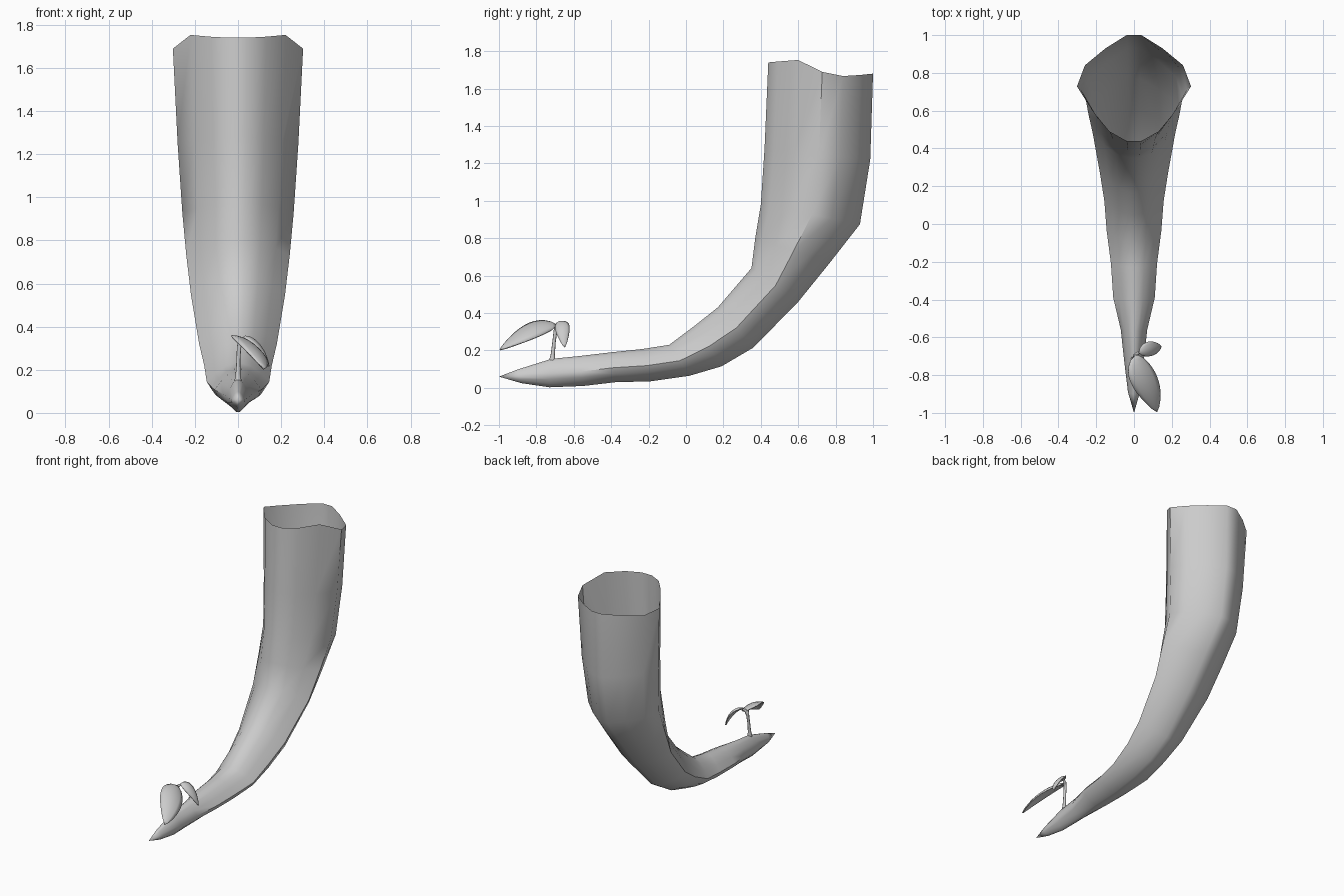
import bpy, math
from mathutils import Vector

if "Cube" in bpy.data.objects:
    bpy.data.objects.remove(bpy.data.objects["Cube"])


def make(name, verts, faces):
    me = bpy.data.meshes.new(name)
    me.from_pydata([tuple(v) for v in verts], [], faces)
    me.update()
    ob = bpy.data.objects.new(name, me)
    bpy.context.collection.objects.link(ob)
    bpy.ops.object.select_all(action='DESELECT')
    ob.select_set(True)
    bpy.context.view_layer.objects.active = ob
    bpy.ops.object.mode_set(mode='EDIT')
    bpy.ops.mesh.select_all(action='SELECT')
    bpy.ops.mesh.normals_make_consistent(inside=False)
    bpy.ops.object.mode_set(mode='OBJECT')
    bpy.ops.object.shade_smooth_by_angle(angle=math.radians(50))
    return ob


# Hollow curved branch: each ring is upper (y, z), lower (y, z), half width
rings = [
    (-.90, .098, -.88, .025, .032),
    (-.72, .155, -.73, .003, .052),
    (-.57, .170, -.55, .010, .070),
    (-.40, .190, -.38, .030, .110),
    (-.23, .208, -.19, .035, .122),
    (-.09, .230, .02, .065, .145),
    (.05, .335, .19, .115, .157),
    (.17, .430, .36, .215, .180),
    (.35, .640, .60, .460, .218),
    (.37, .800, .77, .670, .240),
    (.40, .980, .93, .875, .258),
    (.42, 1.28, .985, 1.22, .280),
    (.44, 1.74, 1.0, 1.68, .302),
]
# Half cross-section: sideways, upper-to-lower, rim height offset
half = [(.13, -1, 0), (.43, -.82, .01), (.73, -.43, .03), (1, .03, -.02),
        (.86, .43, -.03), (.5, .75, -.015), (.13, 1, 0)]
section = half + [(-u, v, o) for u, v, o in reversed(half)]
n = len(section)
verts, faces = [Vector((0, -1, .06))], []
for i, (uy, uz, ly, lz, w) in enumerate(rings):
    up, low = Vector((0, uy, uz)), Vector((0, ly, lz))
    for u, v, o in section:
        p = up.lerp(low, (v + 1) / 2)
        p.x = u * w
        if i == len(rings) - 1:
            p.z += o
        verts.append(p)
for j in range(n):
    k = (j + 1) % n
    faces.append((0, 1 + j, 1 + k))
    for i in range(len(rings) - 1):
        a, b = 1 + i * n, 1 + (i + 1) * n
        faces.append((a + j, b + j, b + k, a + k))
make("branch", verts, faces)


def bezier(p, t):
    s = 1 - t
    return p[0]*s**3 + p[1]*3*s*s*t + p[2]*3*s*t*t + p[3]*t**3


# Leaves: a domed blade swept along a curved midrib
def leaf(name, path, side, dome, rows=12, cols=6):
    path, side = [Vector(p) for p in path], Vector(side)
    vs = [path[0]]
    for r in range(1, rows):
        t = r / rows
        w = math.sin(math.pi * t ** .8) ** .8
        tangent = bezier(path, t + .01) - bezier(path, t - .01)
        up = side.cross(tangent).normalized()
        if up.z < 0:
            up = -up
        for c in range(cols + 1):
            s = 2 * c / cols - 1
            vs.append(bezier(path, t) + side * s * w + up * dome * w * (.5 - s * s))
    vs.append(path[3])
    fs, m, last = [], cols + 1, len(vs) - 1
    for c in range(cols):
        fs.append((0, 1 + c, 2 + c))
        e = 1 + (rows - 2) * m + c
        fs.append((e, last, e + 1))
        for r in range(rows - 2):
            a = 1 + r * m + c
            fs.append((a, a + m, a + m + 1, a + 1))
    ob = make(name, vs, fs)
    mod = ob.modifiers.new("thickness", 'SOLIDIFY')
    mod.thickness, mod.offset = .008, 0


leaf("large_leaf", [(.01, -.69, .335), (.04, -.80, .345), (.09, -.90, .285),
                    (.12, -.995, .203)], (.07, .012, -.04), .02)
leaf("small_leaf", [(.025, -.68, .35), (.07, -.66, .355), (.125, -.655, .29),
                    (.142, -.648, .215)], (-.008, .036, .012), .012)


# Stem with two leaf stalks
def stalk(name, points):
    cu = bpy.data.curves.new(name, 'CURVE')
    cu.dimensions = '3D'
    cu.bevel_depth, cu.bevel_resolution, cu.use_fill_caps = .01, 2, True
    sp = cu.splines.new('POLY')
    sp.points.add(len(points) - 1)
    for q, (x, y, z, r) in zip(sp.points, points):
        q.co, q.radius = (x, y, z, 1), r
    cu.splines[0].use_smooth = True
    ob = bpy.data.objects.new(name, cu)
    bpy.context.collection.objects.link(ob)


stalk("stem", [(0, -.715, .145, 1.7), (0, -.712, .18, 1.1), (.002, -.705, .25, .9),
               (.005, -.697, .31, 1)])
stalk("large_leaf_stalk", [(.005, -.697, .305, 1), (.008, -.70, .33, .9), (.02, -.735, .338, .5)])
stalk("small_leaf_stalk", [(.005, -.697, .305, 1), (.015, -.687, .338, .9), (.045, -.672, .35, .5)])
